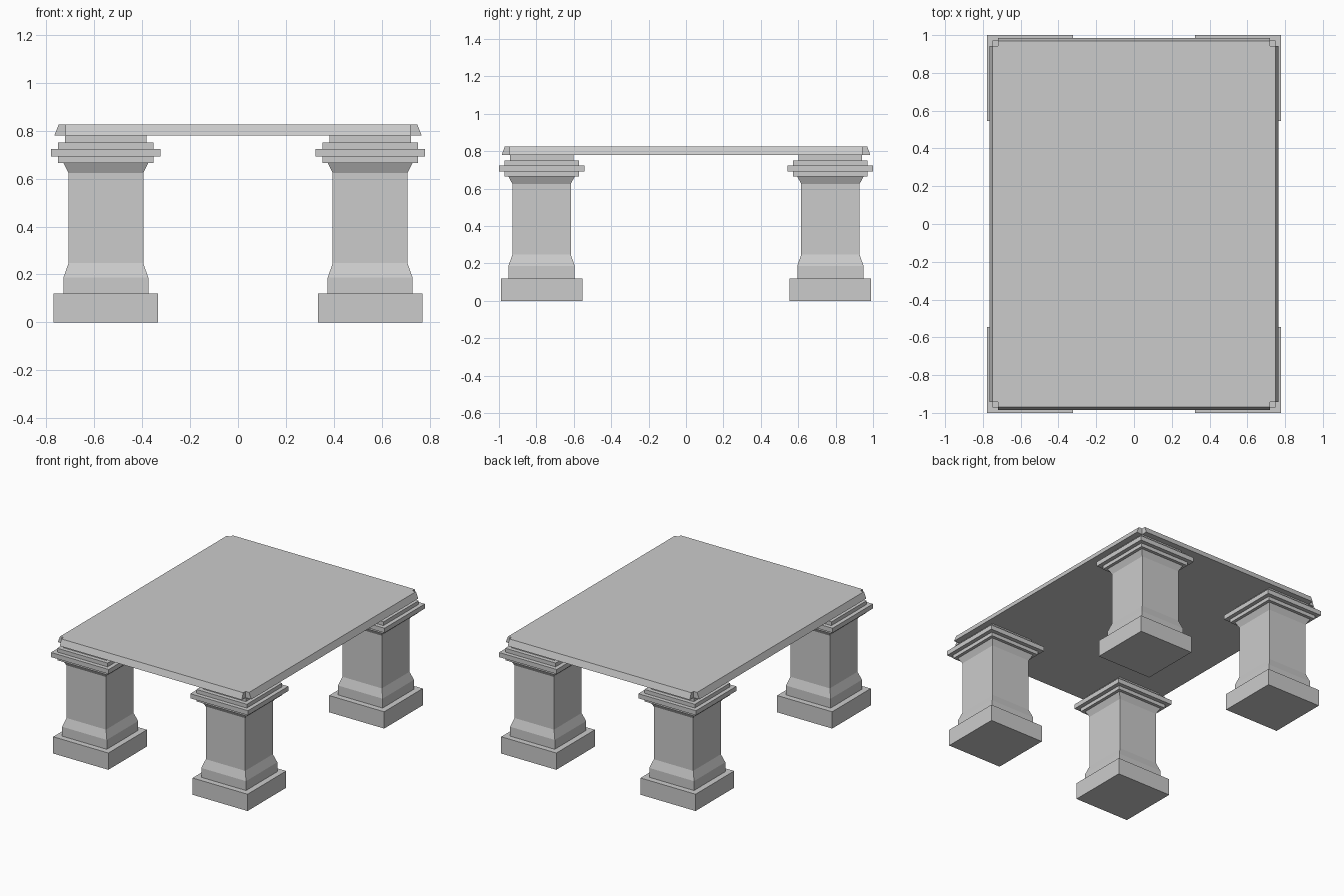
import bpy, bmesh

if "Cube" in bpy.data.objects:
    bpy.data.objects.remove(bpy.data.objects["Cube"])


def skin_object(name, loops):
    """Join a bottom-to-top stack of matching point loops and cap both ends."""
    bm = bmesh.new()
    rings = [[bm.verts.new(p) for p in loop] for loop in loops]
    n = len(rings[0])
    for lower, upper in zip(rings, rings[1:]):
        for i in range(n):
            j = (i + 1) % n
            bm.faces.new((lower[i], lower[j], upper[j], upper[i]))
    bm.faces.new(rings[0][::-1])
    bm.faces.new(rings[-1])
    bmesh.ops.recalc_face_normals(bm, faces=bm.faces)
    mesh = bpy.data.meshes.new(name)
    bm.to_mesh(mesh)
    bm.free()
    obj = bpy.data.objects.new(name, mesh)
    bpy.context.collection.objects.link(obj)
    return obj


LEG_X, LEG_Y = 0.551, 0.772


def square(half, z):
    return [(LEG_X + sx * half, LEG_Y + sy * half, z)
            for sx, sy in ((-1, -1), (1, -1), (1, 1), (-1, 1))]


# Square column legs: plinth, tapered foot, shaft, flare, stepped capital
profile = [
    (0.218, 0.0), (0.218, 0.12), (0.177, 0.12), (0.177, 0.187),
    (0.156, 0.247), (0.156, 0.624), (0.177, 0.665), (0.199, 0.665),
    (0.199, 0.691), (0.228, 0.691), (0.228, 0.724), (0.199, 0.724),
    (0.199, 0.751), (0.170, 0.751), (0.170, 0.78),
]
legs = skin_object("column_legs", [square(h, z) for h, z in profile])
mirror = legs.modifiers.new("four_corners", 'MIRROR')
mirror.use_axis = (True, True, False)
mirror.use_clip = False
mirror.use_mirror_merge = False


# Table top: sloped edges, with a small square notch at every corner
def notched(x, y, z, nx=0.72, ny=0.943):
    return [(nx, -y, z), (nx, -ny, z), (x, -ny, z),
            (x, ny, z), (nx, ny, z), (nx, y, z),
            (-nx, y, z), (-nx, ny, z), (-x, ny, z),
            (-x, -ny, z), (-nx, -ny, z), (-nx, -y, z)]


skin_object("table_top", [notched(0.766, 0.985, 0.78),
                          notched(0.748, 0.969, 0.825)])
